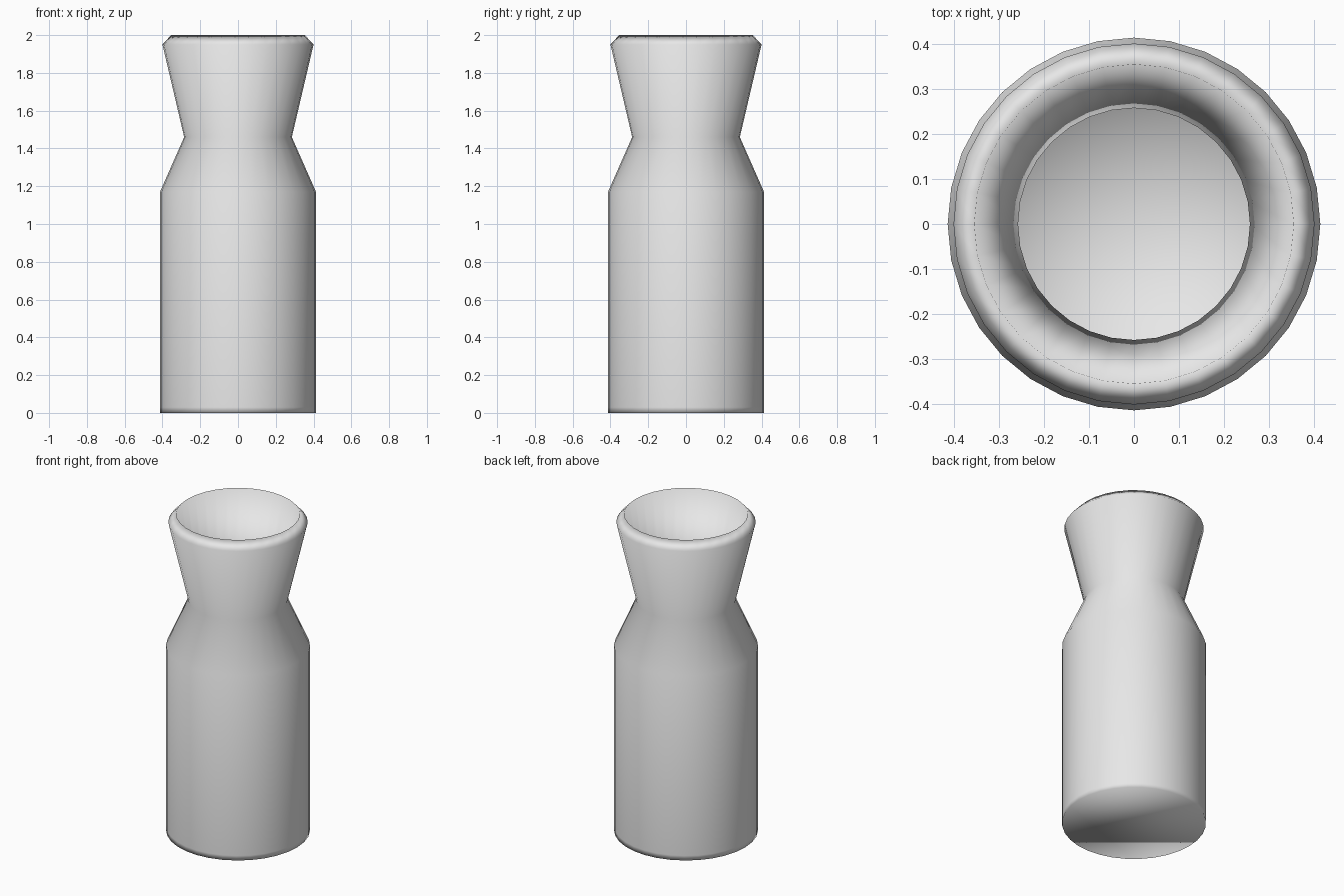
import bpy
import bmesh
from math import cos, sin, tau

cube = bpy.data.objects.get("Cube")
if cube:
    bpy.data.objects.remove(cube, do_unlink=True)

SIDES = 32

# One plain grey material
grey = bpy.data.materials.new("light grey")
grey.use_nodes = True
colour = (0.8, 0.8, 0.8, 1.0)
grey.diffuse_color = colour
grey.node_tree.nodes["Principled BSDF"].inputs["Base Color"].default_value = colour

# Profile as (radius, height): up the outside, over the rim, down the inside
outer = [(0.413, 0.0), (0.413, 0.03), (0.413, 1.17), (0.285, 1.46), (0.40, 1.95)]
inner = [(0.354, 2.0), (0.257, 1.46), (0.385, 1.16), (0.385, 0.03)]


def ring(bm, radius, z):
    return [bm.verts.new((radius * cos(tau * i / SIDES), radius * sin(tau * i / SIDES), z))
            for i in range(SIDES)]


def lathe(name, profile, material):
    bm = bmesh.new()
    rings = [ring(bm, r, z) for r, z in profile]
    for low, high in zip(rings, rings[1:]):
        for i in range(SIDES):
            j = (i + 1) % SIDES
            bm.faces.new((low[i], low[j], high[j], high[i]))
    # Underside cap, and an inside floor fanned about its centre
    bm.faces.new(rings[0][::-1])
    centre = bm.verts.new((0, 0, profile[-1][1]))
    for i in range(SIDES):
        bm.faces.new((rings[-1][i], rings[-1][(i + 1) % SIDES], centre))
    for face in bm.faces:
        face.smooth = True
    mesh = bpy.data.meshes.new(name)
    bm.to_mesh(mesh)
    bm.free()
    mesh.materials.append(material)
    obj = bpy.data.objects.new(name, mesh)
    bpy.context.collection.objects.link(obj)
    return obj


lathe("carafe", outer + inner, grey)
